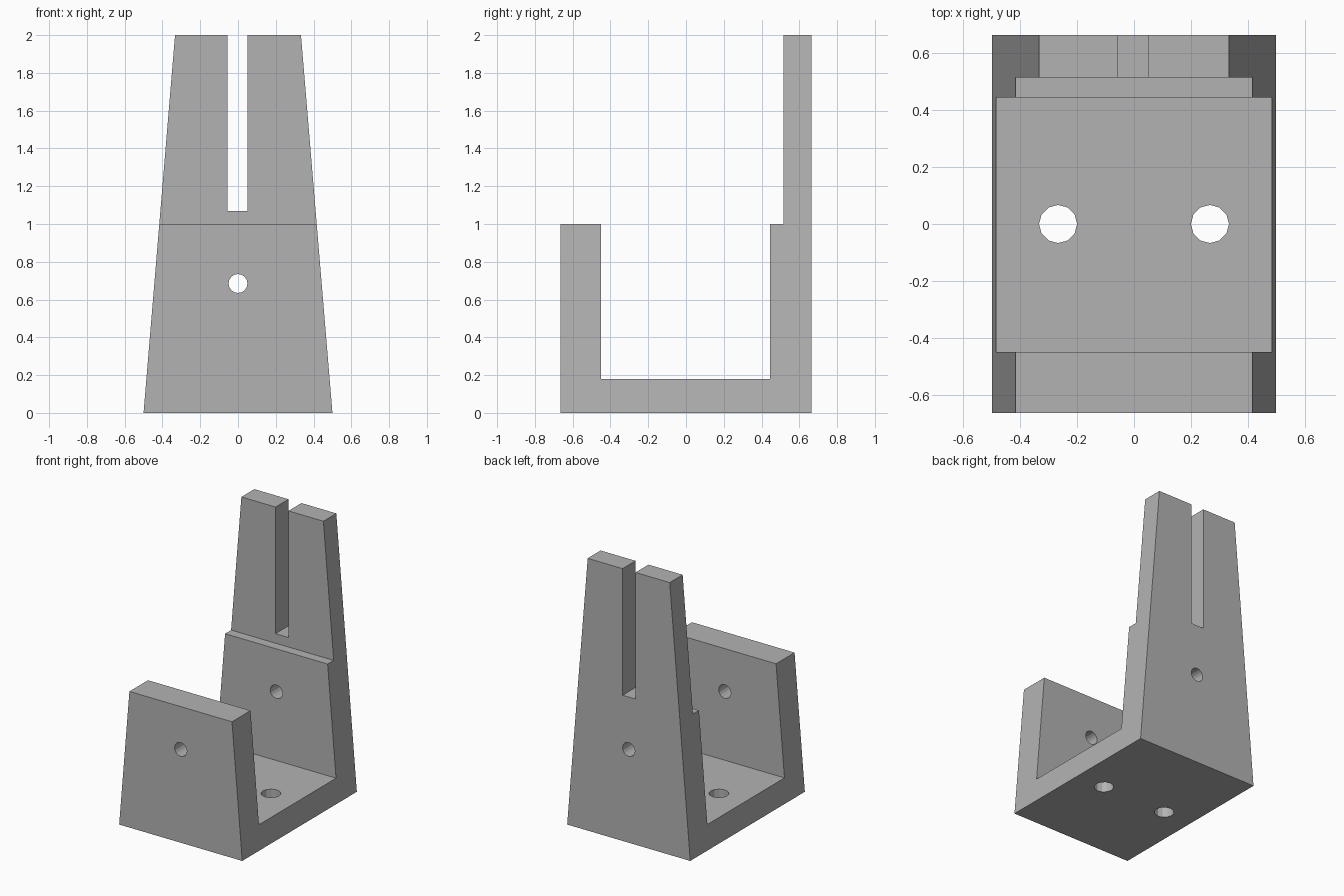
import bpy
import bmesh
from math import pi
from mathutils import Matrix

cube = bpy.data.objects.get("Cube")
if cube:
    bpy.data.objects.remove(cube, do_unlink=True)

grey = bpy.data.materials.new("plain grey")
grey.use_nodes = True
colour = (0.45, 0.45, 0.45, 1)
grey.diffuse_color = colour
grey.node_tree.nodes["Principled BSDF"].inputs["Base Color"].default_value = colour


def add_object(name, bm):
    bmesh.ops.recalc_face_normals(bm, faces=bm.faces)
    mesh = bpy.data.meshes.new(name)
    bm.to_mesh(mesh)
    bm.free()
    mesh.materials.append(grey)
    obj = bpy.data.objects.new(name, mesh)
    bpy.context.scene.collection.objects.link(obj)
    return obj


def cut(target, bm):
    """Subtract a temporary cutter from the target."""
    cutter = add_object("cutter", bm)
    cutter.hide_render = True
    mod = target.modifiers.new("cut", "BOOLEAN")
    mod.operation = "DIFFERENCE"
    mod.solver = "EXACT"
    mod.object = cutter
    bpy.context.view_layer.objects.active = target
    bpy.ops.object.modifier_apply(modifier=mod.name)
    bpy.data.objects.remove(cutter, do_unlink=True)


def hole(target, radius, sides, matrix):
    bm = bmesh.new()
    bmesh.ops.create_cone(bm, cap_ends=True, segments=sides, radius1=radius,
                          radius2=radius, depth=3, matrix=matrix)
    cut(target, bm)


# Bracket: side profile (y, z) extruded across x, narrowing towards the top
profile = [(-0.665, 0), (0.665, 0), (0.665, 2), (0.515, 2), (0.515, 1),
           (0.445, 1), (0.445, 0.18), (-0.45, 0.18), (-0.45, 1), (-0.665, 1)]
bm = bmesh.new()
face = bm.faces.new([bm.verts.new((-0.5, y, z)) for y, z in profile])
extruded = bmesh.ops.extrude_face_region(bm, geom=[face])["geom"]
for v in extruded:
    if isinstance(v, bmesh.types.BMVert):
        v.co.x = 0.5
for v in bm.verts:
    v.co.x *= 1 - v.co.z / 6
bracket = add_object("bracket", bm)

# Slot down the tall back plate
bm = bmesh.new()
bmesh.ops.create_cube(bm, size=1, matrix=Matrix.Translation((-0.003, 0.6, 1.57))
                      @ Matrix.Diagonal((0.105, 1, 1, 1)))
cut(bracket, bm)

# Bolt hole through both walls, and two through the base
hole(bracket, 0.05, 16, Matrix.Translation((0, 0, 0.685)) @ Matrix.Rotation(pi / 2, 4, "X"))
for side in (-1, 1):
    hole(bracket, 0.067, 12, Matrix.Translation((side * 0.267, 0, 0)))
